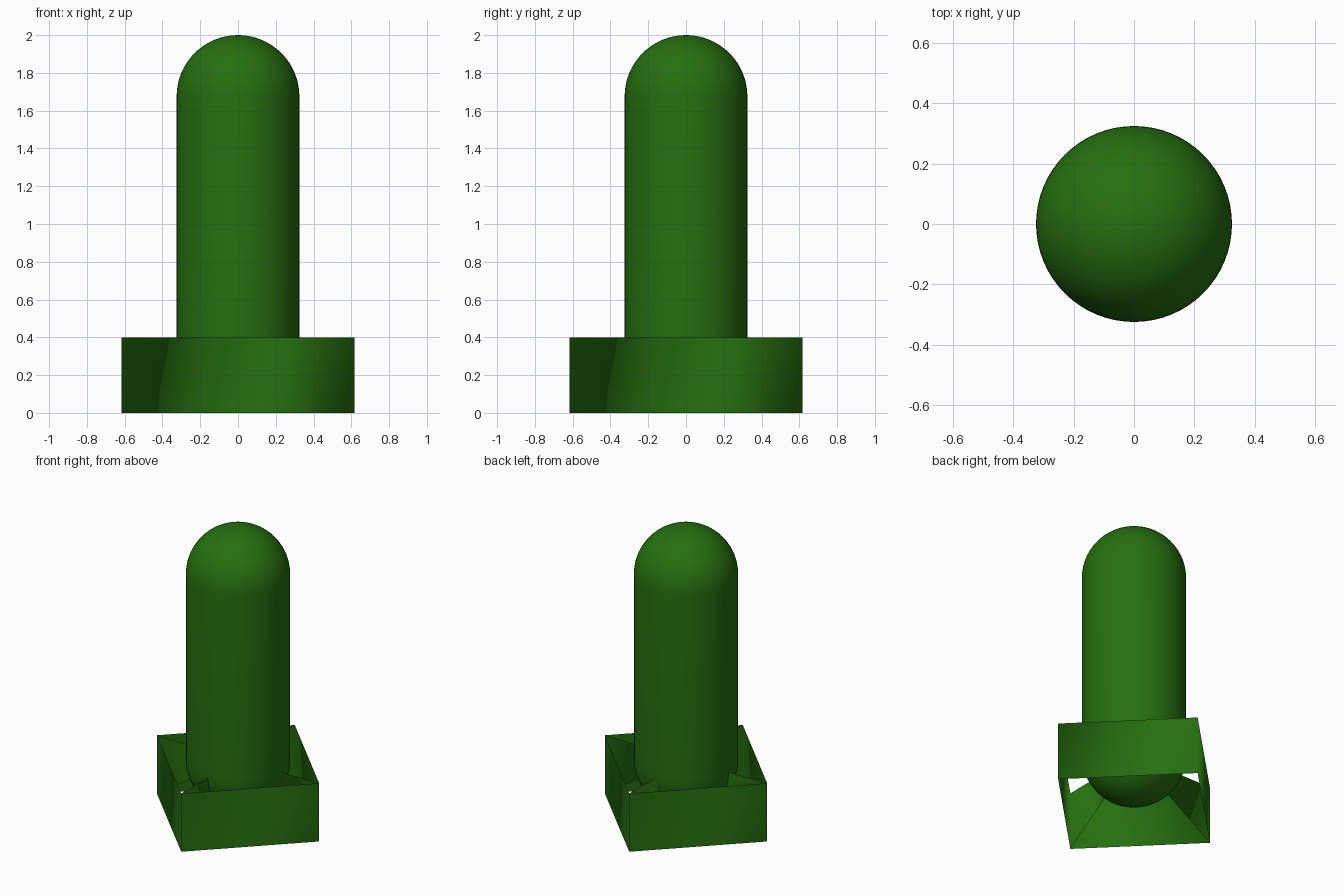
import bpy, bmesh, math

if "Cube" in bpy.data.objects:
    bpy.data.objects.remove(bpy.data.objects["Cube"])

green = bpy.data.materials.new("cactus green")
green.diffuse_color = (0.019, 0.16, 0.005, 1)
green.use_nodes = True
green.node_tree.nodes["Principled BSDF"].inputs["Base Color"].default_value = green.diffuse_color


def add_object(name, bm):
    for f in bm.faces:
        f.smooth = True
    me = bpy.data.meshes.new(name)
    bm.to_mesh(me)
    bm.free()
    me.materials.append(green)
    ob = bpy.data.objects.new(name, me)
    bpy.context.collection.objects.link(ob)
    return ob


# Body: capsule made by spinning a half profile around z
R, Z_LOW, Z_HIGH, N = 0.325, 0.4, 1.675, 16
profile = []
for i in range(N + 1):
    a = -math.pi / 2 + math.pi / 2 * i / N
    profile.append((R * math.cos(a), 0, Z_LOW + R * math.sin(a)))
for i in range(N + 1):
    a = math.pi / 2 * i / N
    profile.append((R * math.cos(a), 0, Z_HIGH + R * math.sin(a)))
bm = bmesh.new()
verts = [bm.verts.new(p) for p in profile]
edges = [bm.edges.new(pair) for pair in zip(verts, verts[1:])]
bmesh.ops.spin(bm, geom=verts + edges, cent=(0, 0, 0), axis=(0, 0, 1),
               angle=math.tau, steps=64)
bmesh.ops.remove_doubles(bm, verts=bm.verts, dist=1e-4)
bmesh.ops.recalc_face_normals(bm, faces=bm.faces)
add_object("body", bm)

# Base: thin four-sided wall, corners on the axes, with triangular fins
# running from each corner to the centre inside the body
W, H = 0.617, 0.4
bm = bmesh.new()
low, high = [], []
for k in range(4):
    a = k * math.pi / 2
    x, y = W * math.cos(a), W * math.sin(a)
    low.append(bm.verts.new((x, y, 0)))
    high.append(bm.verts.new((x, y, H)))
centre = bm.verts.new((0, 0, H))
for k in range(4):
    n = (k + 1) % 4
    bm.faces.new((low[k], low[n], high[n], high[k]))
    bm.faces.new((low[k], high[k], centre))
add_object("base_wall", bm)
